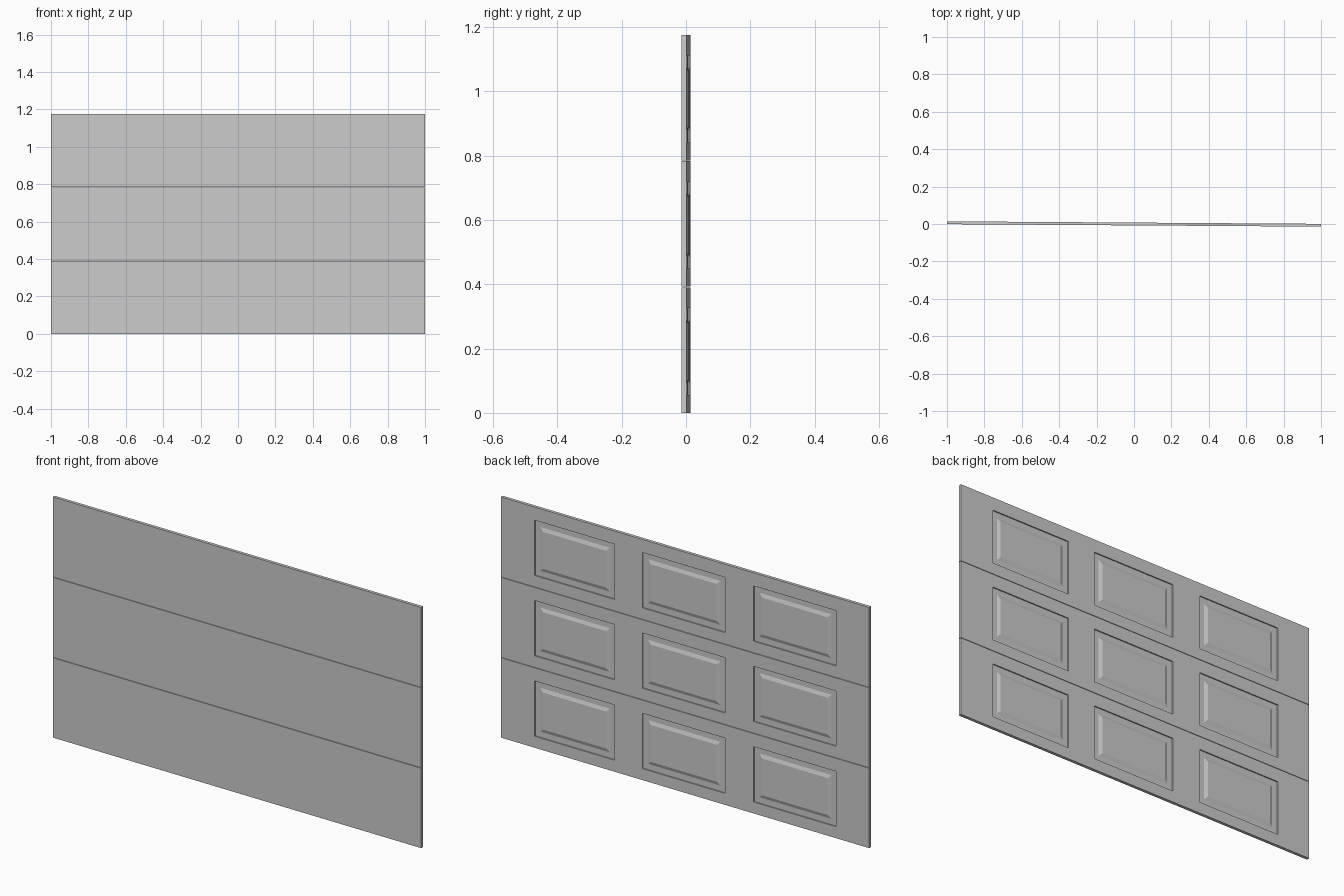
import bpy, bmesh, math

if "Cube" in bpy.data.objects:
    bpy.data.objects.remove(bpy.data.objects["Cube"])

WIDTH, THICK = 2.0, 0.015
PITCH, GAP = 0.3927, 0.0025
HEIGHT = PITCH - GAP
TURN = -0.0067                      # the door is very slightly turned about z
DEPTH = 0.006                       # recess depth of the moulded panels
BACK, FRONT = THICK / 2, -THICK / 2
PANELS = [(-0.82, -0.373), (-0.217, 0.232), (0.384, 0.817)]
Z_LOW, Z_HIGH = 0.056, 0.326        # panel bottom and top within a section


def ring(bm, x0, x1, z0, z1, y, inset=0.0):
    x0, x1, z0, z1 = x0 + inset, x1 - inset, z0 + inset, z1 - inset
    return [bm.verts.new((x, y, z)) for x, z in
            ((x0, z0), (x1, z0), (x1, z1), (x0, z1))]


def bridge(bm, a, b):
    for i in range(4):
        j = (i + 1) % 4
        bm.faces.new((a[i], a[j], b[j], b[i]))


def door_section(name, z):
    bm = bmesh.new()
    # back skin as a grid, with panel cells opened into recess + raised field
    xs = [-WIDTH / 2] + [v for p in PANELS for v in p] + [WIDTH / 2]
    zs = [0, Z_LOW, Z_HIGH, HEIGHT]
    for i in range(len(xs) - 1):
        for k in range(3):
            cell = (xs[i], xs[i + 1], zs[k], zs[k + 1])
            outer = ring(bm, *cell, BACK)
            if k == 1 and i % 2 == 1:
                floor = ring(bm, *cell, BACK - DEPTH)
                foot = ring(bm, *cell, BACK - DEPTH, 0.028)
                field = ring(bm, *cell, BACK, 0.045)
                bridge(bm, outer, floor)
                bridge(bm, floor, foot)
                bridge(bm, foot, field)
                bm.faces.new(field)
            else:
                bm.faces.new(outer)
    bmesh.ops.remove_doubles(bm, verts=bm.verts, dist=1e-5)
    # edges and flat front
    rim = [e for e in bm.edges if e.is_boundary]
    ext = bmesh.ops.extrude_edge_only(bm, edges=rim)["geom"]
    for v in ext:
        if isinstance(v, bmesh.types.BMVert):
            v.co.y = FRONT
    bm.faces.new
    bmesh.ops.contextual_create(bm, geom=[e for e in bm.edges if e.is_boundary])
    bmesh.ops.recalc_face_normals(bm, faces=bm.faces)
    mesh = bpy.data.meshes.new(name)
    bm.to_mesh(mesh)
    bm.free()
    ob = bpy.data.objects.new(name, mesh)
    ob.location.z = z
    ob.rotation_euler.z = TURN
    bpy.context.collection.objects.link(ob)


# three stacked sections
for n, name in enumerate(("lower_section", "middle_section", "upper_section")):
    door_section(name, n * PITCH)
